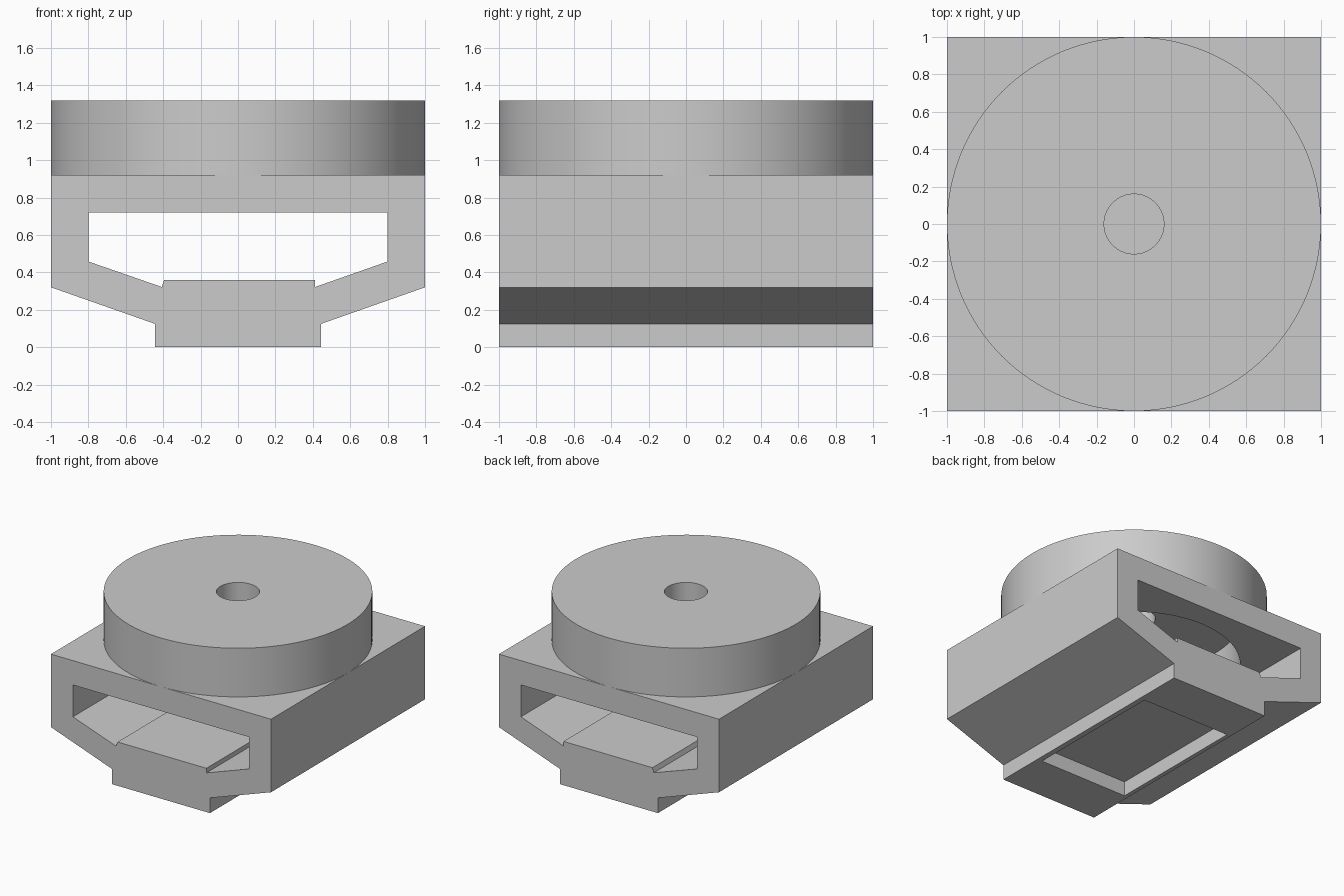
import bpy, bmesh, math
from mathutils import Matrix

if "Cube" in bpy.data.objects:
    bpy.data.objects.remove(bpy.data.objects["Cube"], do_unlink=True)

grey = bpy.data.materials.new("plain_grey")
grey.use_nodes = True
COLOUR = (0.6, 0.6, 0.6, 1)
grey.diffuse_color = COLOUR
grey.node_tree.nodes["Principled BSDF"].inputs["Base Color"].default_value = COLOUR
SEGMENTS = 128


def finish(name, bm):
    """Turn a bmesh into a coloured object."""
    bmesh.ops.recalc_face_normals(bm, faces=bm.faces)
    mesh = bpy.data.meshes.new(name)
    bm.to_mesh(mesh)
    bm.free()
    mesh.materials.append(grey)
    obj = bpy.data.objects.new(name, mesh)
    bpy.context.collection.objects.link(obj)
    return obj


def prism(name, outline, half_depth):
    """Extrude an x-z outline along y."""
    bm = bmesh.new()
    face = bm.faces.new([bm.verts.new((x, -half_depth, z)) for x, z in outline])
    extruded = bmesh.ops.extrude_face_region(bm, geom=[face])["geom"]
    moved = [v for v in extruded if isinstance(v, bmesh.types.BMVert)]
    bmesh.ops.translate(bm, verts=moved, vec=(0, 2 * half_depth, 0))
    return finish(name, bm)


def lathe(name, profile):
    """Revolve a closed r-z profile around the vertical axis."""
    bm = bmesh.new()
    verts = [bm.verts.new((r, 0, z)) for r, z in profile]
    edges = [bm.edges.new((v, verts[i - 1])) for i, v in enumerate(verts)]
    bmesh.ops.spin(bm, geom=verts + edges, axis=(0, 0, 1), cent=(0, 0, 0),
                   angle=math.tau, steps=SEGMENTS, use_duplicate=False)
    bmesh.ops.remove_doubles(bm, verts=bm.verts, dist=0.0001)
    return finish(name, bm)


def cylinder(name, radius, bottom, top):
    bm = bmesh.new()
    bmesh.ops.create_cone(bm, cap_ends=True, segments=SEGMENTS, radius1=radius,
                          radius2=radius, depth=top - bottom,
                          matrix=Matrix.Translation((0, 0, (top + bottom) / 2)))
    return finish(name, bm)


def cut(target, cutters):
    """Subtract the cutters, bake the result and remove them."""
    for cutter in cutters:
        cutter.hide_render = True
        mod = target.modifiers.new(cutter.name, "BOOLEAN")
        mod.operation, mod.solver, mod.object = "DIFFERENCE", "EXACT", cutter
    graph = bpy.context.evaluated_depsgraph_get()
    baked = bpy.data.meshes.new_from_object(target.evaluated_get(graph))
    target.modifiers.clear()
    target.data = baked
    for cutter in cutters:
        bpy.data.objects.remove(cutter, do_unlink=True)


# Carriage body with a narrow keel and sloping shoulders
half = [(0.445, 0), (0.445, 0.125), (1, 0.32), (1, 0.92)]
body = prism("body", half + [(-x, z) for x, z in reversed(half)], 1)

# Through window, whose floor carries a raised central step
window = prism("window_cutter", [
    (-0.8, 0.72), (-0.8, 0.458), (-0.408, 0.322), (-0.395, 0.36),
    (0.413, 0.36), (0.413, 0.322), (0.8, 0.458), (0.8, 0.72)], 1.2)

# Shallow rectangular pocket under the keel
pocket = prism("pocket_cutter", [
    (-0.41, -0.1), (0.4, -0.1), (0.4, 0.12), (-0.41, 0.12)], 0.6)

# Round opening in the window ceiling
opening = cylinder("opening_cutter", 0.8, 0.6, 1.1)
cut(body, [window, pocket, opening])

# Round cap, hollow below, with a central hole
cap = lathe("round_cap", [(0.16, 1.32), (1, 1.32), (1, 0.92),
                          (0.8, 0.92), (0.8, 1.12), (0.16, 1.12)])

# Smooth the round walls and keep the corners sharp
for obj in (body, cap):
    bpy.ops.object.select_all(action="DESELECT")
    obj.select_set(True)
    bpy.context.view_layer.objects.active = obj
    bpy.ops.object.shade_smooth_by_angle(angle=math.radians(15))
